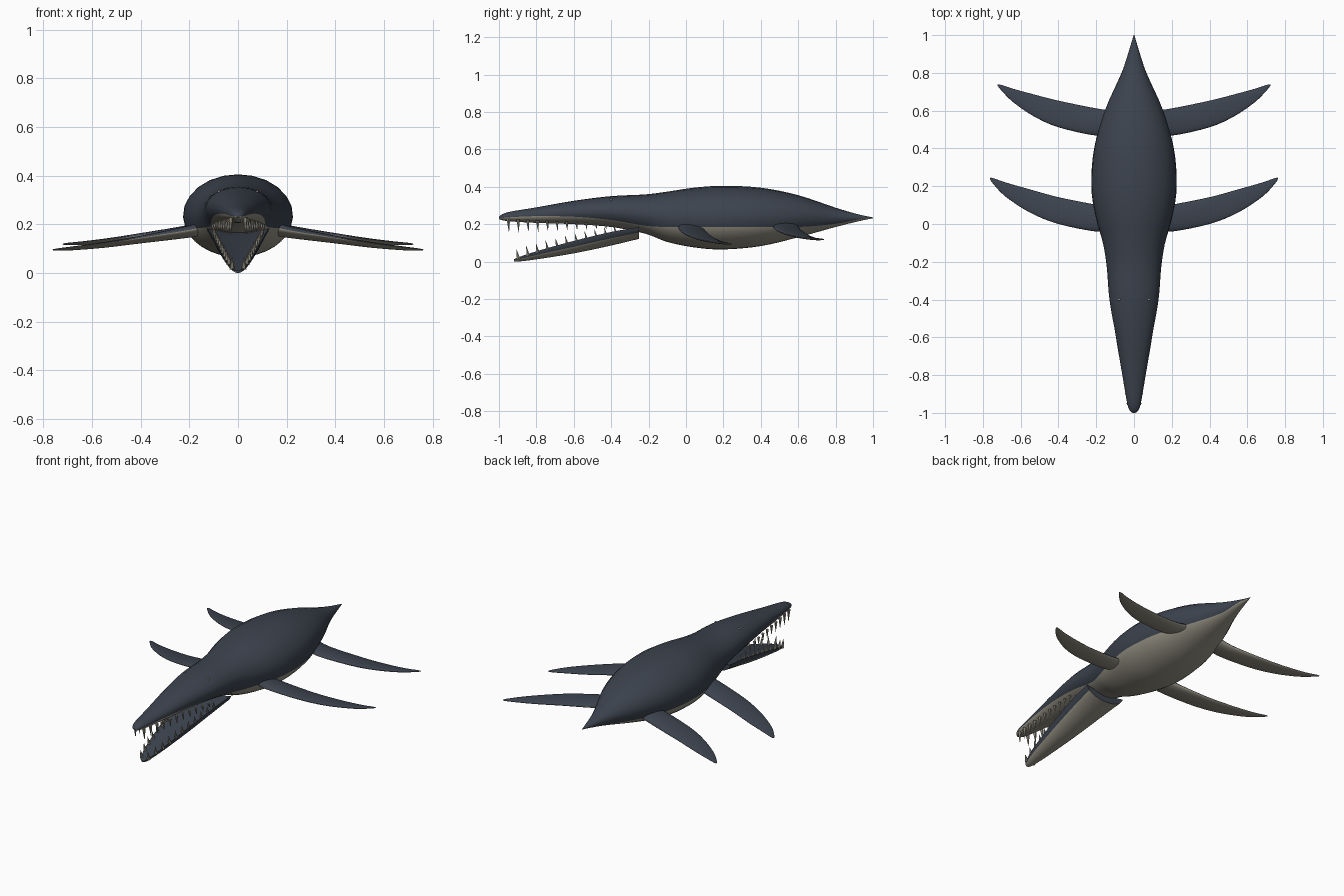
import bpy
import bmesh
from math import pi, sin, cos, asin
from mathutils import Vector

if "Cube" in bpy.data.objects:
    bpy.data.objects.remove(bpy.data.objects["Cube"])


def material(name, colour):
    mat = bpy.data.materials.new(name)
    mat.use_nodes = True
    mat.diffuse_color = (*colour, 1)
    bsdf = mat.node_tree.nodes["Principled BSDF"]
    bsdf.inputs["Base Color"].default_value = (*colour, 1)
    bsdf.inputs["Roughness"].default_value = 0.7
    return mat


SLATE = material("slate blue skin", (0.045, 0.056, 0.076))
CREAM = material("pale belly", (0.31, 0.29, 0.235))
HALF = 14          # segments in the upper and in the lower part of a ring


def spline(keys, steps=4):
    """Catmull-Rom rows passing through the key rows."""
    rows = [Vector(k) for k in keys]
    out = []
    for i in range(len(rows) - 1):
        a, b = rows[max(i - 1, 0)], rows[i]
        c, d = rows[i + 1], rows[min(i + 2, len(rows) - 1)]
        for s in range(steps):
            t = s / steps
            out.append(b + (c - a) * t / 2 + (a * 2 - b * 5 + c * 4 - d) * t * t / 2
                       + (b * 3 - a - c * 3 + d) * t ** 3 / 2)
    return out + [rows[-1]]


def finish(name, bm, mats, angle):
    bmesh.ops.recalc_face_normals(bm, faces=bm.faces)
    mesh = bpy.data.meshes.new(name)
    bm.to_mesh(mesh)
    bm.free()
    for mat in mats:
        mesh.materials.append(mat)
    obj = bpy.data.objects.new(name, mesh)
    bpy.context.collection.objects.link(obj)
    bpy.ops.object.select_all(action="DESELECT")
    obj.select_set(True)
    bpy.context.view_layer.objects.active = obj
    bpy.ops.object.shade_smooth_by_angle(angle=angle)
    return obj


def loft(name, rings, angle=0.9):
    """Skin the rings; their first half is slate, their second half cream."""
    bm = bmesh.new()
    loops = [[bm.verts.new(p) for p in ring] for ring in rings]
    n = len(loops[0])
    for a, b in zip(loops, loops[1:]):
        for i in range(n):
            j = (i + 1) % n
            face = bm.faces.new((a[i], a[j], b[j], b[i]))
            face.material_index = int(i >= HALF)
    bm.faces.new(loops[0])
    bm.faces.new(loops[-1])
    return finish(name, bm, (SLATE, CREAM), angle)


def ring_angles(start):
    """Upper arc from start to its mirror, then the lower arc back round."""
    upper = [start + (pi - 2 * start) * i / HALF for i in range(HALF)]
    lower = [pi - start + (pi + 2 * start) * i / HALF for i in range(HALF)]
    return upper + lower


# Body and upper jaw: y, half width, top, bottom, height of colour border
body_keys = [
    (-1, .008, .24, .228, .233), (-.985, .024, .252, .222, .233),
    (-.94, .038, .267, .215, .237), (-.8, .062, .29, .207, .243),
    (-.6, .096, .325, .2, .24), (-.4, .13, .35, .185, .222),
    (-.22, .145, .359, .15, .192), (-.1, .166, .374, .105, .185),
    (.05, .206, .396, .075, .184), (.2, .226, .405, .065, .184),
    (.4, .212, .395, .083, .184), (.6, .155, .355, .13, .185),
    (.8, .066, .288, .185, .202), (.92, .026, .253, .215, .226),
    (1, .002, .236, .232, .234),
]


def body_ring(row):
    y, w, top, bottom, border = row
    mid, h = (top + bottom) / 2, (top - bottom) / 2
    start = asin(max(-.9, min(.9, (border - mid) / h)))
    return [(w * cos(a), y, mid + h * sin(a)) for a in ring_angles(start)]


loft("body", [body_ring(r) for r in spline(body_keys)])

# Lower jaw: y, half width, lip height, bottom
jaw_keys = [
    (-.92, .01, .012, .002), (-.9, .026, .022, 0), (-.8, .052, .056, .012),
    (-.6, .085, .112, .044), (-.4, .112, .16, .086), (-.25, .128, .186, .122),
]


def jaw_ring(row):
    """Shallow trough on top, rounded keel below."""
    y, w, lip, bottom = row
    h = lip - bottom
    points = []
    for a in ring_angles(-.5):
        s = sin(a)
        if s >= 0:
            z = lip - .22 * h * s
        else:
            z = lip + h * s
        points.append((w * cos(a), y, z))
    return points


jaw_rows = spline(jaw_keys)
loft("lower_jaw", [jaw_ring(r) for r in jaw_rows], 0.7)

# Flippers: x, leading y, trailing y, height, half thickness
front_keys = [
    (.13, -.03, .09, .19, .03), (.2, -.04, .102, .17, .024),
    (.4, 0, .142, .137, .014), (.55, .06, .183, .115, .01),
    (.68, .145, .22, .101, .007), (.745, .212, .243, .096, .004),
    (.763, .238, .244, .095, .001),
]
rear_keys = [
    (.1, .48, .6, .2, .028), (.2, .468, .612, .175, .022),
    (.4, .512, .653, .148, .014), (.53, .57, .686, .132, .01),
    (.64, .645, .716, .122, .007), (.705, .71, .737, .119, .004),
    (.722, .732, .738, .118, .001),
]


def flipper_ring(row, side):
    x, lead, trail, z, t = row
    mid, c = (lead + trail) / 2, (trail - lead) / 2
    # the leading edge sits a little higher than the trailing edge
    return [(side * x, mid + c * cos(a), z + t * sin(a) - .1 * c * cos(a))
            for a in ring_angles(0)]


for side, label in ((1, "left"), (-1, "right")):
    for part, keys in (("front", front_keys), ("rear", rear_keys)):
        loft(f"{part}_flipper_{label}",
             [flipper_ring(r, side) for r in spline(keys)], 1.2)


# Teeth: rows of small cones along both jaws
def sample(rows, y):
    for a, b in zip(rows, rows[1:]):
        if a[0] <= y <= b[0]:
            return a.lerp(b, (y - a[0]) / (b[0] - a[0]))


def cone(bm, base, tip, radius):
    ring = [bm.verts.new(base + Vector((cos(k * pi / 3), sin(k * pi / 3), 0)) * radius)
            for k in range(6)]
    point = bm.verts.new(tip)
    bm.faces.new(ring)
    for k in range(6):
        bm.faces.new((ring[k], ring[(k + 1) % 6], point))


body_rows = spline(body_keys)
upper, lower = bmesh.new(), bmesh.new()
for i in range(11):
    y = -.95 + i * .052
    skull = sample(body_rows, y)
    jaw_y = -.895 + i * .052
    jaw = sample(jaw_rows, jaw_y)
    size = 1 - .03 * i
    for side in (1, -1):
        x = side * skull[1] * .82
        cone(upper, Vector((x, y, skull[3] + .012)),
             Vector((x * 1.04, y + .004, .152 + .002 * i)), .011 * size)
        x = side * jaw[1] * .86
        cone(lower, Vector((x, jaw_y, jaw[2] - .01)),
             Vector((x * 1.05, jaw_y - .012, jaw[2] + .045 * size)), .011 * size)
finish("upper_teeth", upper, [CREAM], 0.5)
finish("lower_teeth", lower, [CREAM], 0.5)

# Eyes: tiny pale beads on top of the skull
for side, label in ((1, "left"), (-1, "right")):
    bm = bmesh.new()
    bmesh.ops.create_uvsphere(bm, u_segments=10, v_segments=6, radius=.007)
    bmesh.ops.translate(bm, verts=bm.verts, vec=(side * .078, -.4, .332))
    finish(f"eye_{label}", bm, [CREAM], 1.0)
